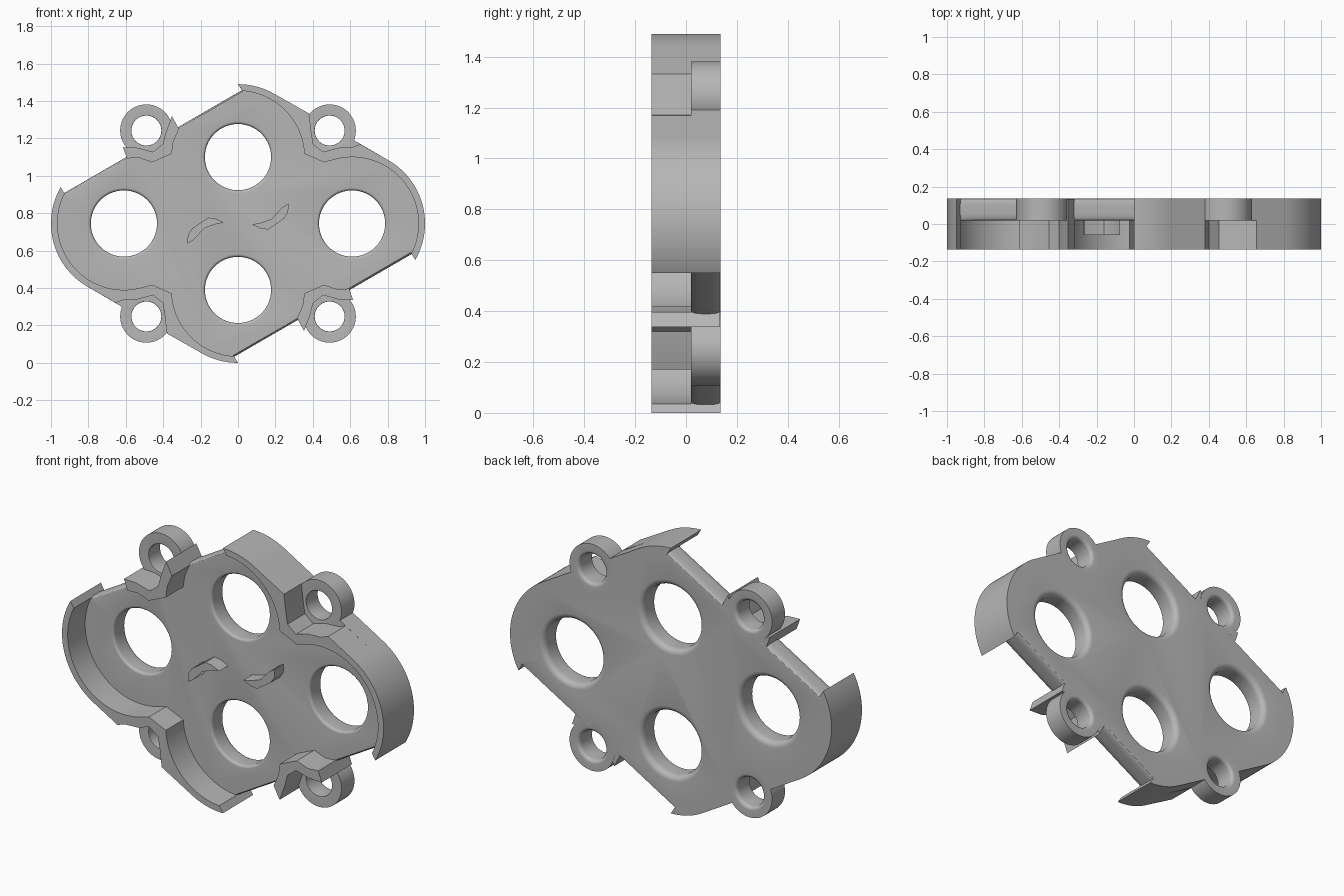
import bpy, bmesh, math
from mathutils import Vector

if "Cube" in bpy.data.objects:
    bpy.data.objects.remove(bpy.data.objects["Cube"], do_unlink=True)

grey = bpy.data.materials.new("plain grey")
grey.use_nodes = True
grey.diffuse_color = (0.47, 0.47, 0.47, 1)
grey.node_tree.nodes["Principled BSDF"].inputs["Base Color"].default_value = (0.47, 0.47, 0.47, 1)

MID = 0.745                       # height of the centre of half-turn symmetry
FRONT, FACE, BACK = -0.135, 0.02, 0.135
TOP, SIDE = (0, 0.355), (0.61, 0)  # hole centres, relative to the middle
TANGENT, GAP = 59.8, 119.8        # directions of the long edges, in degrees
BOSS = (0.49, 0.497)


def finish(bm, name):
    bmesh.ops.recalc_face_normals(bm, faces=bm.faces)
    me = bpy.data.meshes.new(name)
    bm.to_mesh(me)
    bm.free()
    ob = bpy.data.objects.new(name, me)
    bpy.context.collection.objects.link(ob)
    me.materials.append(grey)
    return ob


def prism(name, pts, y0, y1, rounded=None):
    """Extrude an x-z outline along y; optionally round the edges chosen by a rule."""
    bm = bmesh.new()
    f = bm.faces.new([bm.verts.new((x, y0, v + MID)) for x, v in pts])
    ext = bmesh.ops.extrude_face_region(bm, geom=[f])["geom"]
    for g in ext:
        if isinstance(g, bmesh.types.BMVert):
            g.co.y = y1
    if rounded:
        edges = [e for e in bm.edges if rounded(e)]
        bmesh.ops.bevel(bm, geom=edges, offset=0.038, segments=5, profile=0.5, affect='EDGES')
    return finish(bm, name)


def lathe(name, prof, centre):
    """Spin a radius/depth profile about an axis along y."""
    cx, cz = centre[0], centre[1] + MID
    bm = bmesh.new()
    vs = [bm.verts.new((cx + r, y, cz)) for r, y in prof]
    es = [bm.edges.new(p) for p in zip(vs, vs[1:])]
    bmesh.ops.spin(bm, geom=vs + es, cent=(cx, 0, cz), axis=(0, 1, 0),
                   angle=math.tau, steps=56)
    bmesh.ops.remove_doubles(bm, verts=bm.verts, dist=1e-5)
    return finish(bm, name)


def arc(c, r, a0, a1, n):
    return [(c[0] + r * math.cos(math.radians(a0 + (a1 - a0) * i / n)),
             c[1] + r * math.sin(math.radians(a0 + (a1 - a0) * i / n))) for i in range(n + 1)]


def turn(pts):
    return [(-x, -v) for x, v in pts]


def combine(target, tool, op):
    m = target.modifiers.new(op, 'BOOLEAN')
    m.operation, m.solver, m.object = op, 'EXACT', tool
    bpy.context.view_layer.objects.active = target
    bpy.ops.object.modifier_apply(modifier=m.name)
    bpy.data.objects.remove(tool, do_unlink=True)


def hole_cutter(centre, r, f_front, f_back):
    """Cutter whose ends flare out in quarter rounds."""
    prof = [(0, FACE - 0.03), (r + f_front, FACE - 0.03)]
    for i in range(6):
        a = math.radians(90 * i / 5)
        prof.append((r + f_front * (1 - math.sin(a)), FACE + f_front * (1 - math.cos(a))))
    for i in range(6):
        a = math.radians(90 * i / 5)
        prof.append((r + f_back * (1 - math.cos(a)), BACK - f_back * (1 - math.sin(a))))
    prof += [(r + f_back, BACK + 0.03), (0, BACK + 0.03)]
    return lathe("hole_cutter", prof, centre)


# Outline pieces: the two open edges are cut straight at 0.30 from the hole axis
CUT = 0.30
half = math.degrees(math.acos(CUT / 0.36))
plate_half = (arc(TOP, 0.36, GAP - half, TANGENT, 8)
              + arc(SIDE, 0.36, TANGENT, GAP - 180 + half, 24))
gap_dir = Vector((math.cos(math.radians(GAP)), 0, math.sin(math.radians(GAP))))


def open_edge(e):
    a, b = e.verts
    d = b.co - a.co
    return abs(d.y) < 1e-5 and d.length > 0.3 and abs(d.dot(gap_dir)) < 0.02


# Main plate with its two rounded open edges
plate = prism("base_plate", plate_half + turn(plate_half), FACE, BACK, open_edge)

outer_top = arc(TOP, 0.39, 90, TANGENT, 10)
outer_side = arc(SIDE, 0.39, TANGENT, GAP - 180 + 30.2, 30)
rim = (outer_top + outer_side + arc(SIDE, 0.34, GAP - 180 + 35.2, TANGENT, 24)
       + arc(TOP, 0.34, TANGENT, GAP - 35.2, 8))

# Raised wall, set in around the screw pocket
pocket = [(0.38, 0.588), (0.392, 0.49), (0.402, 0.425), (0.455, 0.383),
          (0.535, 0.405), (0.61, 0.408), (0.655, 0.424)]
wall = (outer_top + pocket + outer_side
        + arc(SIDE, 0.355, GAP - 180 + 33.5, 103, 32) + [(0.46, 0.327)]
        + arc(TOP, 0.355, 3, GAP - 33.5, 24))

# Short chevron wall beside each boss on the open edges
chevron = [(-0.353, 0.575), (-0.385, 0.49), (-0.402, 0.425), (-0.455, 0.383),
           (-0.535, 0.405), (-0.615, 0.408), (-0.594, 0.348), (-0.53, 0.352),
           (-0.46, 0.327), (-0.355, 0.373), (-0.345, 0.44), (-0.316, 0.505)]

# Small curved fin near the middle
fin = [(0.075, -0.005), (0.125, 0.005), (0.18, 0.025), (0.235, 0.085), (0.27, 0.108),
       (0.268, 0.06), (0.245, 0.025), (0.16, -0.032), (0.12, -0.026)]

parts = [plate]
for side, t in (("left", lambda p: p), ("right", turn)):
    combine(plate, prism("rim", t(rim), FACE, BACK), 'UNION')
    parts.append(prism(side + "_wall", t(wall), FRONT, FACE))
    parts.append(prism(side + "_chevron_wall", t(chevron), FRONT, BACK - 0.001))
    parts.append(prism(side + "_fin", t(fin), -0.06, FACE + 0.01))

# Screw bosses at the four corners
corners = [(sx * BOSS[0], sz * BOSS[1]) for sx in (1, -1) for sz in (1, -1)]
for c in corners:
    combine(plate, lathe("boss", [(0, FACE), (0.14, FACE), (0.14, BACK), (0, BACK)], c), 'UNION')

# Large holes and screw holes
for c in (TOP, SIDE, turn([TOP])[0], turn([SIDE])[0]):
    combine(plate, hole_cutter(c, 0.177, 0.015, 0.032), 'DIFFERENCE')
for c in corners:
    combine(plate, hole_cutter(c, 0.08, 0.002, 0.02), 'DIFFERENCE')

bpy.ops.object.select_all(action='DESELECT')
for ob in parts:
    ob.select_set(True)
bpy.context.view_layer.objects.active = plate
bpy.ops.object.shade_smooth_by_angle(angle=math.radians(30))
